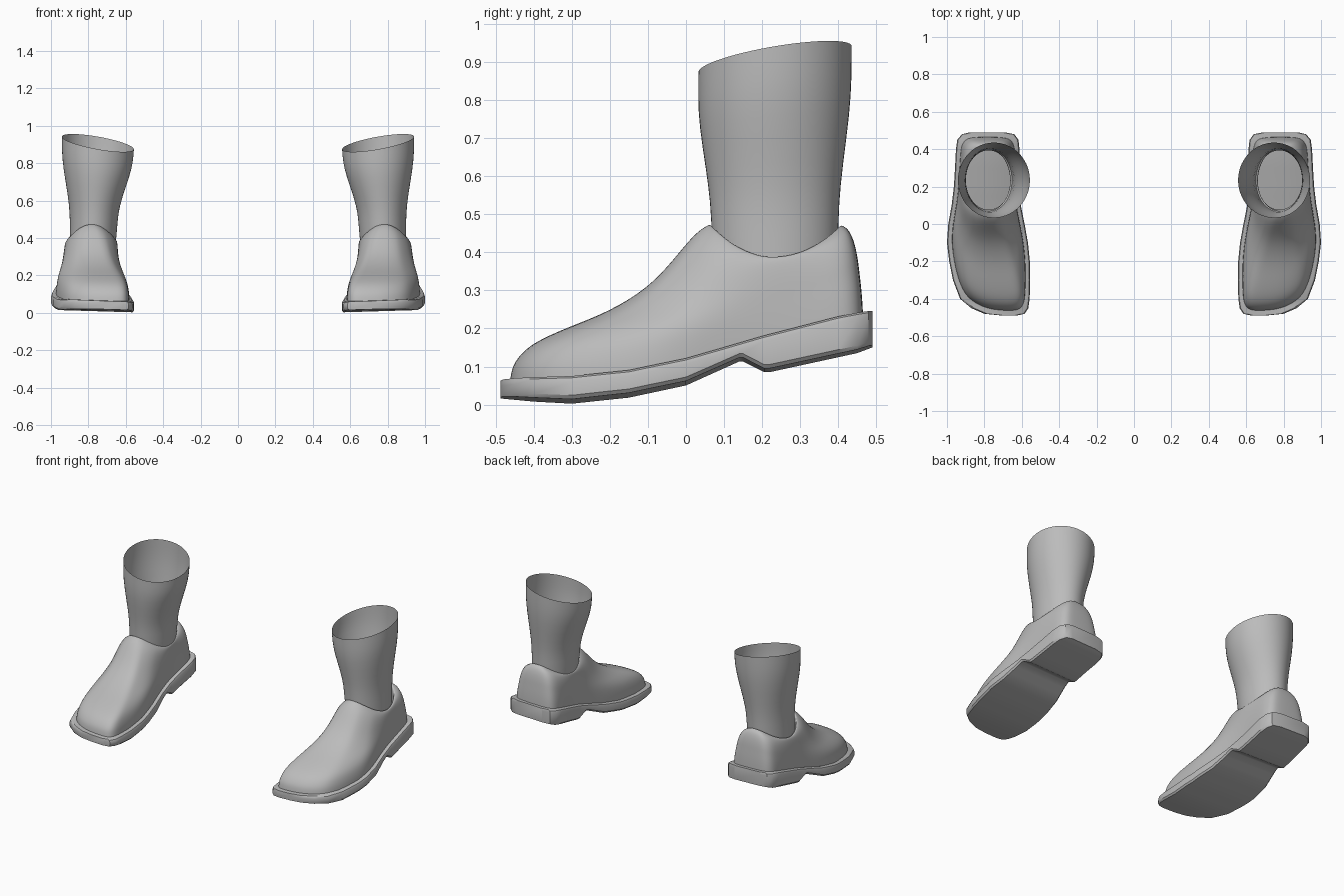
import bpy, bmesh, math

cube = bpy.data.objects.get("Cube")
if cube:
    bpy.data.objects.remove(cube, do_unlink=True)

grey = bpy.data.materials.new("plain_grey")
grey.use_nodes = True
grey.diffuse_color = (0.5, 0.5, 0.5, 1)
grey.node_tree.nodes["Principled BSDF"].inputs["Base Color"].default_value = (0.5, 0.5, 0.5, 1)

# Footprint stations: y, inner x, outer x
FOOT = [(-.488, .62, .72), (-.48, .585, .8), (-.45, .565, .87), (-.4, .558, .93),
        (-.3, .555, .968), (-.2, .557, .988), (-.1, .567, 1), (0, .585, .993),
        (.1, .605, .975), (.2, .615, .963), (.3, .615, .957), (.4, .612, .952),
        (.45, .618, .945), (.48, .64, .92), (.49, .69, .88)]
# Side profiles of the sole: y, z
SOLE_TOP = [(-.49, .06), (-.3, .063), (-.15, .078), (0, .11), (.2, .17), (.4, .222), (.49, .24)]
SOLE_BOTTOM = [(-.49, .016), (-.32, 0), (-.15, .018), (0, .05), (.14, .113), (.15, .113),
               (.205, .085), (.22, .085), (.45, .135), (.49, .15)]
# Angle round the collar (0 = front) that each footprint y leads to
COLLAR_ANGLE = [(-.488, 6), (-.48, 12), (-.45, 19), (-.4, 26), (-.2, 42), (0, 60),
                (.2, 88), (.4, 132), (.45, 147), (.48, 160), (.49, 170)]
# Upper profile from sole to collar: (inward, upward) fractions
OVER_TOE = [(0, 0), (.01, .09), (.035, .15), (.08, .215), (.16, .28), (.31, .36), (.5, .45),
            (.7, .6), (.83, .78), (.93, .94), (1, 1)]
UP_SIDE = [(0, 0), (.02, .1), (.05, .2), (.09, .3), (.14, .4), (.2, .51), (.26, .62),
           (.35, .73), (.48, .84), (.7, .95), (1, 1)]
# Sock rings: z, inner x, outer x, front y, back y, rim tilt
SOCK = [(.35, .655, .9, .075, .395, 0), (.45, .645, .9, .066, .402, 0),
        (.53, .64, .9, .063, .403, 0), (.62, .62, .91, .052, .413, .2),
        (.75, .577, .935, .033, .432, .5), (.83, .56, .943, .03, .437, .8),
        (.908, .555, .943, .031, .437, 1)]


def lookup(table, x, col=1):
    """Linear interpolation in a sorted table."""
    for a, b in zip(table, table[1:]):
        if x <= b[0]:
            t = max(0, (x - a[0]) / (b[0] - a[0]))
            return a[col] + (b[col] - a[col]) * t
    return table[-1][col]


def loft(name, rings, side, closed=True, caps=False, subdivide=0, angle=40):
    """Skin a list of equal rings; side mirrors it to the other foot."""
    bm = bmesh.new()
    rows = [[bm.verts.new((x * side, y, z)) for x, y, z in ring] for ring in rings]
    n = len(rows[0])
    for a, b in zip(rows, rows[1:]):
        for i in range(n if closed else n - 1):
            j = (i + 1) % n
            quad = (a[i], a[j], b[j], b[i])
            bm.faces.new(quad if side > 0 else quad[::-1])
    if caps:
        bm.faces.new(rows[0])
        bm.faces.new(rows[-1])
        bmesh.ops.recalc_face_normals(bm, faces=bm.faces)
    mesh = bpy.data.meshes.new(name)
    bm.to_mesh(mesh)
    bm.free()
    mesh.materials.append(grey)
    obj = bpy.data.objects.new(name, mesh)
    bpy.context.collection.objects.link(obj)
    if subdivide:
        mod = obj.modifiers.new("smooth_form", 'SUBSURF')
        mod.levels = mod.render_levels = subdivide
    bpy.ops.object.select_all(action='DESELECT')
    obj.select_set(True)
    bpy.context.view_layer.objects.active = obj
    bpy.ops.object.shade_smooth_by_angle(angle=math.radians(angle))


def sole_rings():
    """Cross-sections from toe to heel, with a softened top rim."""
    extra = [-.25, -.15, -.05, .05, .14, .15, .205, .22]
    rings = []
    for y in sorted({s[0] for s in FOOT} | set(extra)):
        xi, xo = lookup(FOOT, y), lookup(FOOT, y, 2)
        zb, zt = lookup(SOLE_BOTTOM, y), lookup(SOLE_TOP, y)
        section = [(xi + .008, zb), (xo - .008, zb), (xo, zb + .01), (xo, zt - .016),
                   (xo - .005, zt - .005), (xo - .015, zt), (xi + .015, zt),
                   (xi + .005, zt - .005), (xi, zt - .016), (xi, zb + .01)]
        rings.append([(x, y, z + .03 * (x - xi)) for x, z in section])
    return rings


def collar(angle, inset=0, drop=0):
    """Point on the dipping edge of the shoe opening."""
    c, s = math.cos(angle), math.sin(angle)
    return (.783 + (.136 - inset) * s, .236 - (.18 - inset) * c, .385 + .088 * c * c - drop)


def upper_rings():
    """Columns climb from the welt to the collar, then roll into the lining."""
    base = [(xo - .024, y, 1) for y, xi, xo in FOOT]
    base += [(xi + .024, y, -1) for y, xi, xo in reversed(FOOT)]
    columns = []
    for bx, y, sign in base:
        a = sign * math.radians(lookup(COLLAR_ANGLE, y))
        by = y * .95
        bz = lookup(SOLE_TOP, y) - .004
        cx, cy, cz = collar(a)
        f = max(0, math.cos(a)) ** .8
        col = []
        for toe, wall in zip(OVER_TOE, UP_SIDE):
            h, v = (f * p + (1 - f) * q for p, q in zip(toe, wall))
            col.append((bx + (cx - bx) * h, by + (cy - by) * h, bz + (cz - bz) * v))
        col += [collar(a, .009, -.001), collar(a, .014, .012), collar(a, .012, .06),
                collar(a, .002, .16)]
        columns.append(col)
    return list(zip(*columns))


def sock_rings(count=28):
    """Flared tube with a slanted open top."""
    rings = []
    for z, xi, xo, yf, yb, tilt in SOCK:
        ring = []
        for i in range(count):
            a = 2 * math.pi * i / count
            c, s = math.cos(a), math.sin(a)
            ring.append(((xi + xo) / 2 + (xo - xi) / 2 * s, (yf + yb) / 2 - (yb - yf) / 2 * c,
                         z + .034 * tilt * (s - c)))
        rings.append(ring)
    return rings


for label, side in (("left", 1), ("right", -1)):
    loft(label + "_sole", sole_rings(), side, caps=True, angle=35)
    loft(label + "_shoe_upper", upper_rings(), side, subdivide=2, angle=80)
    loft(label + "_sock", sock_rings(), side, subdivide=1, angle=80)
